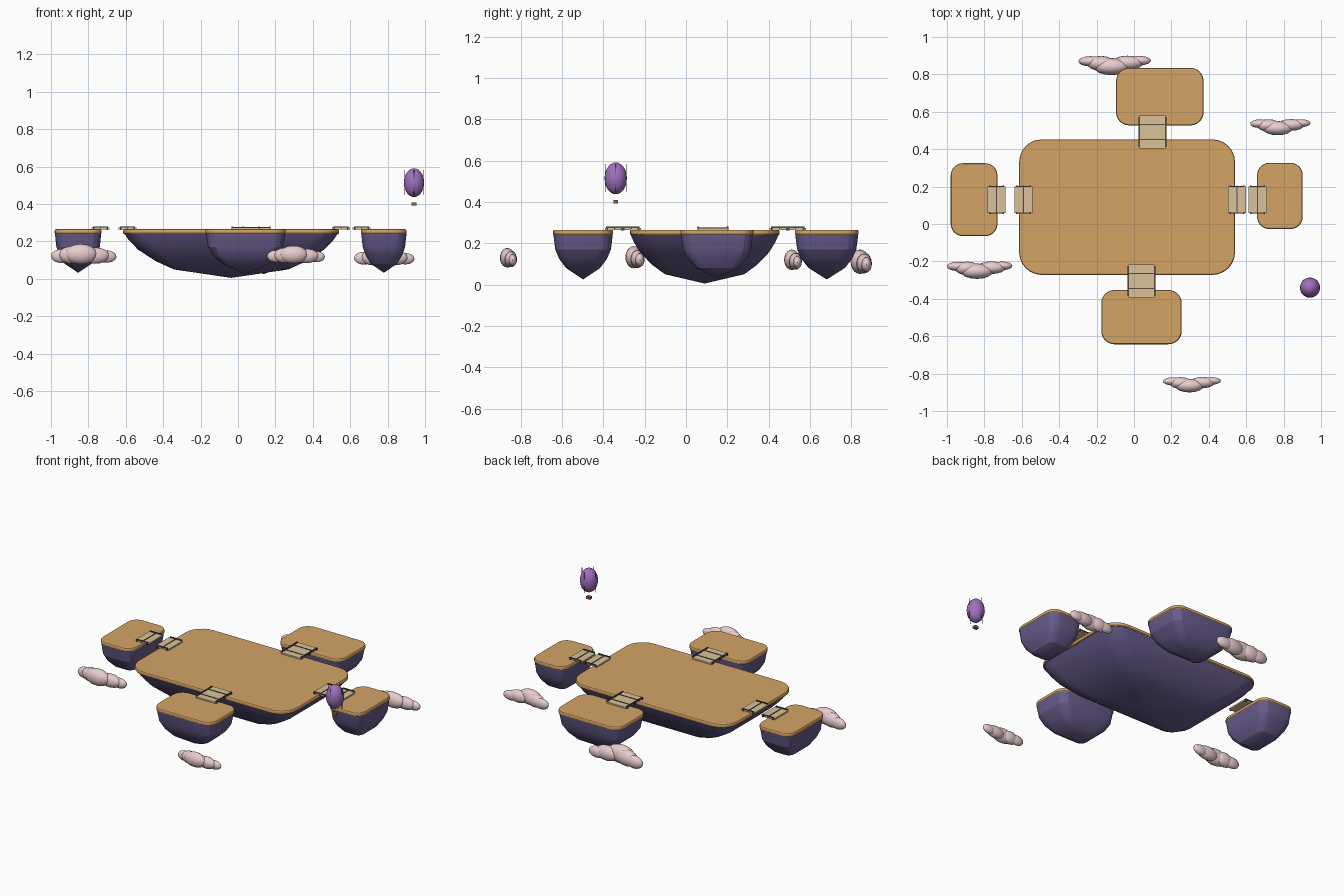
import bpy, bmesh, math
from mathutils import Matrix, Vector

if "Cube" in bpy.data.objects:
    bpy.data.objects.remove(bpy.data.objects["Cube"])


def mat(name, rgb):
    m = bpy.data.materials.new(name)
    m.diffuse_color = [((c / 255 + 0.055) / 1.055) ** 2.4 for c in rgb] + [1]
    m.use_nodes = True
    m.node_tree.nodes["Principled BSDF"].inputs["Base Color"].default_value = m.diffuse_color
    return m


TAN = mat("sand", (212, 164, 102))
ROCK = mat("rock", (104, 92, 140))
PLANK = mat("plank", (216, 194, 152))
WOOD = mat("dark_wood", (92, 70, 66))
PINK = mat("cloud_pink", (232, 204, 206))
PURPLE = mat("balloon_purple", (160, 112, 190))
BASKET = mat("basket_brown", (150, 100, 70))


def finish(name, bm, material, smooth=None):
    bmesh.ops.recalc_face_normals(bm, faces=bm.faces)
    me = bpy.data.meshes.new(name)
    bm.to_mesh(me)
    bm.free()
    me.materials.append(material)
    ob = bpy.data.objects.new(name, me)
    bpy.context.collection.objects.link(ob)
    if smooth:
        bpy.context.view_layer.objects.active = ob
        ob.select_set(True)
        bpy.ops.object.shade_smooth_by_angle(angle=math.radians(smooth))
        ob.select_set(False)
    return ob


def add_box(bm, loc, size):
    bmesh.ops.create_cube(bm, size=1, matrix=Matrix.Translation(loc) @ Matrix.Diagonal((*size, 1)))


def add_ball(bm, loc, radii, u=16, v=10):
    bmesh.ops.create_uvsphere(bm, u_segments=u, v_segments=v, radius=1,
                              matrix=Matrix.Translation(loc) @ Matrix.Diagonal((*radii, 1)))


def outline(hx, hy, r, seg):
    pts = []
    for q, (sx, sy) in enumerate(((1, 1), (-1, 1), (-1, -1), (1, -1))):
        for i in range(seg + 1):
            a = math.pi / 2 * (q + i / seg)
            pts.append((sx * (hx - r) + r * math.cos(a), sy * (hy - r) + r * math.sin(a)))
    return pts


def loft(name, cx, cy, hx, hy, r, seg, levels, material, tip=None):
    """Stack scaled or inset rounded rectangles; close with a cap or a tip."""
    bm = bmesh.new()
    rings = []
    for z, scale, inset in levels:
        pts = outline(hx - inset, hy - inset, r - inset, seg)
        rings.append([bm.verts.new((cx + x * scale, cy + y * scale, z)) for x, y in pts])
    n = len(rings[0])
    for a, b in zip(rings, rings[1:]):
        for i in range(n):
            bm.faces.new((a[i], a[(i + 1) % n], b[(i + 1) % n], b[i]))
    bm.faces.new(rings[0])
    if tip is None:
        bm.faces.new(rings[-1])
    else:
        v = bm.verts.new((cx, cy, tip))
        for i in range(n):
            bm.faces.new((rings[-1][i], rings[-1][(i + 1) % n], v))
    return finish(name, bm, material, 20)


# islands: sandy slab on top, faceted rock tapering to a tip below
MAIN = [(0.242, 0.99, 0), (0.205, 0.945, 0), (0.155, 0.86, 0), (0.095, 0.70, 0), (0.05, 0.53, 0)]
SMALL = [(0.242, 0.99, 0), (0.17, 0.93, 0), (0.125, 0.80, 0), (0.08, 0.57, 0)]
islands = [
    ("main", -0.037, 0.09, 0.577, 0.362, 0.12, MAIN, 0.005),
    ("back", 0.138, 0.681, 0.234, 0.154, 0.07, SMALL, 0.025),
    ("front", 0.04, -0.498, 0.215, 0.145, 0.07, SMALL, 0.025),
    ("left", -0.855, 0.13, 0.125, 0.195, 0.065, SMALL, 0.032),
    ("right", 0.78, 0.15, 0.122, 0.177, 0.065, SMALL, 0.032),
]
for name, cx, cy, hx, hy, r, levels, tip in islands:
    slab = [(0.24, 1, 0.003), (0.244, 1, 0), (0.258, 1, 0), (0.263, 1, 0.003), (0.265, 1, 0.008)]
    loft(name + "_island_top", cx, cy, hx, hy, r, 6, slab, TAN)
    loft(name + "_island_rock", cx, cy, hx, hy, r, 4, levels, ROCK, tip)

# bridges: two short landings each, with a cross beam, side rails and posts
bridges = [
    ("back", 0.099, (0.452, 0.532), "y"),
    ("front", 0.04, (-0.265, -0.345), "y"),
    ("left", 0.13, (-0.735, -0.591), "x"),
    ("right", 0.13, (0.551, 0.660), "x"),
]
for name, side, spots, axis in bridges:
    deck, rail = bmesh.new(), bmesh.new()
    for s in spots:
        c = Vector((side, s, 0)) if axis == "y" else Vector((s, side, 0))

        def part(bm, across, along, z, sa, sl, sz):
            off = (across, along) if axis == "y" else (along, across)
            dims = (sa, sl) if axis == "y" else (sl, sa)
            add_box(bm, (c.x + off[0], c.y + off[1], z), (*dims, sz))

        part(deck, 0, 0, 0.269, 0.14, 0.095, 0.010)
        part(rail, 0, 0, 0.273, 0.15, 0.006, 0.007)
        for k in (-1, 1):
            part(rail, k * 0.071, 0, 0.277, 0.007, 0.082, 0.006)
            for j in (-1, 1):
                part(rail, k * 0.071, j * 0.036, 0.271, 0.009, 0.009, 0.018)
    finish(name + "_bridge_deck", deck, PLANK)
    finish(name + "_bridge_rails", rail, WOOD)

# clouds: rows of overlapping flattened puffs (dx, dy, dz, rx, ry, rz)
PUFFS = [(-0.115, 0.015, -0.005, 0.055, 0.024, 0.036),
         (-0.065, 0.005, 0.0, 0.065, 0.035, 0.045),
         (-0.015, -0.010, 0.005, 0.085, 0.040, 0.052),
         (0.06, 0.008, -0.003, 0.075, 0.033, 0.042),
         (0.118, 0.018, -0.008, 0.052, 0.022, 0.032)]
clouds = [("left", -0.825, -0.242, 0.127, 1.03), ("right", 0.782, 0.522, 0.115, 0.95),
          ("front", 0.31, -0.855, 0.125, 0.91), ("back", -0.103, 0.853, 0.105, 1.14)]
for name, x, y, z, s in clouds:
    bm = bmesh.new()
    for p in PUFFS:
        add_ball(bm, (x + p[0] * s, y + p[1] * s, z + p[2] * s), [q * s for q in p[3:]])
    finish(name + "_cloud", bm, PINK, 40)

# hot air balloon: envelope, four upright ropes, basket
bx, by = 0.941, -0.34
bm = bmesh.new()
add_ball(bm, (bx, by, 0.514), (0.054, 0.054, 0.077), 20, 14)
finish("balloon_envelope", bm, PURPLE, 40)
bm = bmesh.new()
for dx, dy in ((1, 0), (-1, 0), (0, 1), (0, -1)):
    add_box(bm, (bx + dx * 0.05, by + dy * 0.05, 0.515), (0.003, 0.003, 0.135))
finish("balloon_ropes", bm, WOOD)
bm = bmesh.new()
add_box(bm, (bx, by, 0.4), (0.028, 0.022, 0.016))
finish("balloon_basket", bm, BASKET)
